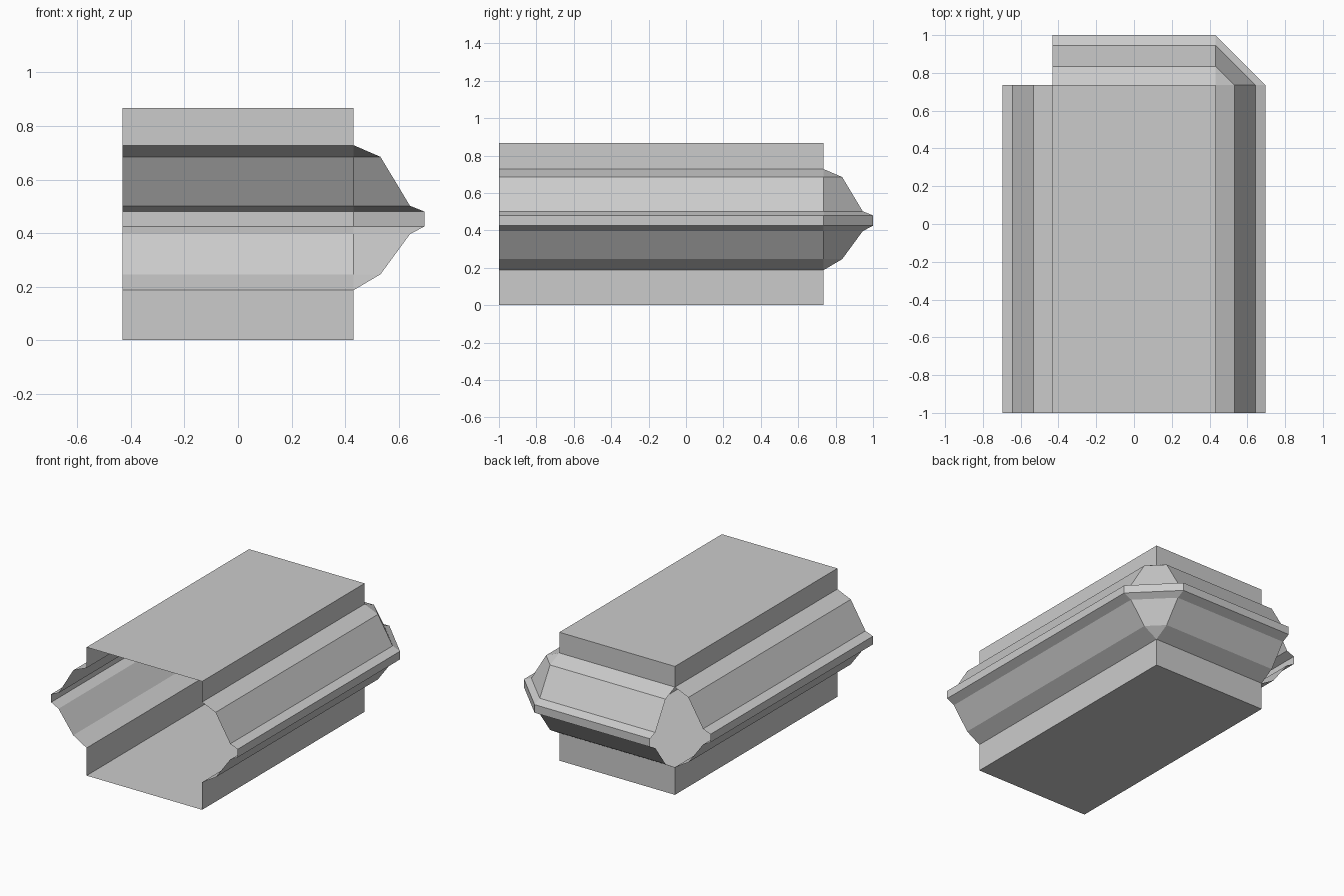
import bpy, bmesh

if "Cube" in bpy.data.objects:
    bpy.data.objects.remove(bpy.data.objects["Cube"])

# Main dimensions: half width of the wall, front and back ends, roof height
WALL, FRONT, BACK, TOP = 0.432, -1.0, 0.735, 0.868

# Wall cross-section: (outward offset, height)
PROFILE = [(0, 0), (0, 0.187), (0.10, 0.246), (0.21, 0.396), (0.265, 0.425),
           (0.265, 0.48), (0.21, 0.502), (0.10, 0.685), (0, 0.728), (0, TOP)]

grey = bpy.data.materials.new("plain grey")
grey.diffuse_color = (0.6, 0.6, 0.6, 1)
grey.use_nodes = True
grey.node_tree.nodes["Principled BSDF"].inputs["Base Color"].default_value = grey.diffuse_color


def finish(name, bm):
    bmesh.ops.remove_doubles(bm, verts=bm.verts[:], dist=1e-5)
    mesh = bpy.data.meshes.new(name)
    bm.to_mesh(mesh)
    bm.free()
    mesh.materials.append(grey)
    obj = bpy.data.objects.new(name, mesh)
    bpy.context.collection.objects.link(obj)
    return obj


def moulded_wall(name, start, end, profile=PROFILE):
    """Open sheet running between two ends, each mapping an offset to (x, y)."""
    bm = bmesh.new()
    rows = [[bm.verts.new((*point(d), z)) for point in (start, end)]
            for d, z in profile]
    for (a, b), (c, e) in zip(rows, rows[1:]):
        bm.faces.new((a, b, e, c))
    return finish(name, bm)


def plate(name, z, up):
    bm = bmesh.new()
    corners = [(-WALL, FRONT), (WALL, FRONT), (WALL, BACK), (-WALL, BACK)]
    face = bm.faces.new([bm.verts.new((x, y, z)) for x, y in corners])
    if not up:
        face.normal_flip()
    return finish(name, bm)


# Ends of the three moulded walls
left_back = lambda d: (-WALL - d, BACK)
left_front = lambda d: (-WALL - d, FRONT)
right_front = lambda d: (WALL + d, FRONT)
right_back = lambda d: (WALL + d, BACK)
back_right = lambda d: (WALL, BACK + d)
back_left = lambda d: (-WALL, BACK + d)

# Long sides and back; the front and the left back corner stay open
moulded_wall("left_wall", left_back, left_front)
moulded_wall("right_wall", right_front, right_back)
moulded_wall("back_wall", back_right, back_left)

# Bevelled corner joining the right and back mouldings
moulded_wall("corner_moulding", right_back, back_right, PROFILE[1:-1])

# Flat roof and floor
plate("roof", TOP, True)
plate("floor", 0, False)
